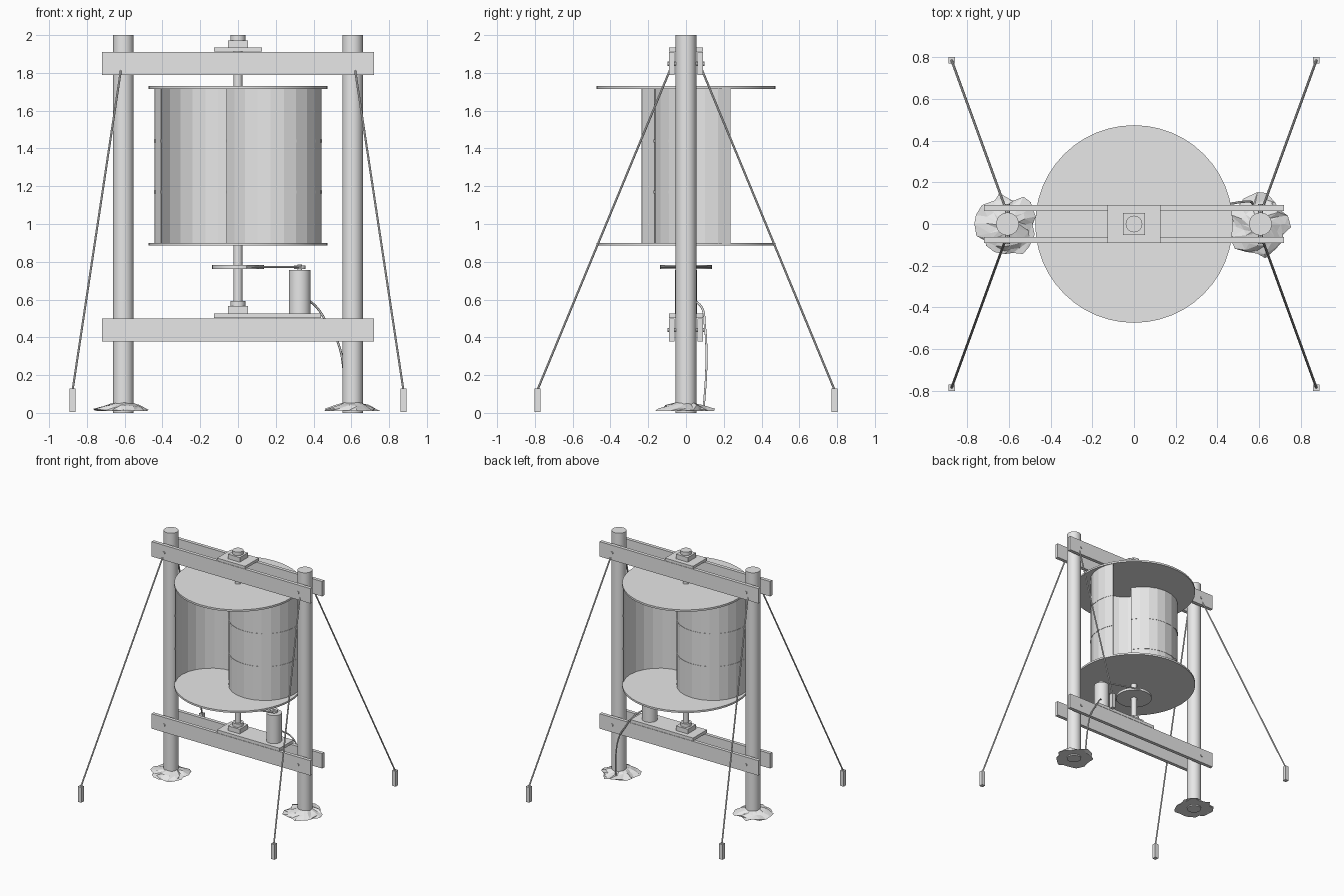
import bpy, bmesh, math, random
from mathutils import Vector

if "Cube" in bpy.data.objects:
    bpy.data.objects.remove(bpy.data.objects["Cube"])

random.seed(4)
grey = bpy.data.materials.new("plain_grey")
grey.diffuse_color = (0.8, 0.8, 0.8, 1)
grey.use_nodes = True
grey.node_tree.nodes["Principled BSDF"].inputs["Base Color"].default_value = grey.diffuse_color


def finish(ob, name, smooth=False):
    ob.name = name
    ob.data.materials.append(grey)
    if smooth:
        bpy.ops.object.select_all(action='DESELECT')
        ob.select_set(True)
        bpy.context.view_layer.objects.active = ob
        bpy.ops.object.shade_smooth_by_angle(angle=math.radians(35))
    return ob


def from_bmesh(name, bm, smooth=False):
    bmesh.ops.recalc_face_normals(bm, faces=bm.faces)
    me = bpy.data.meshes.new(name)
    bm.to_mesh(me)
    bm.free()
    ob = bpy.data.objects.new(name, me)
    bpy.context.collection.objects.link(ob)
    return finish(ob, name, smooth)


def box(name, x0, x1, y0, y1, z0, z1):
    bpy.ops.mesh.primitive_cube_add(size=1)
    ob = bpy.context.object
    for v in ob.data.vertices:
        v.co = (x0 + (v.co.x + .5) * (x1 - x0), y0 + (v.co.y + .5) * (y1 - y0),
                z0 + (v.co.z + .5) * (z1 - z0))
    return finish(ob, name)


def rod(name, a, b, r, sides=24):
    a, b = Vector(a), Vector(b)
    d = b - a
    bpy.ops.mesh.primitive_cylinder_add(vertices=sides, radius=r, depth=d.length, location=(a + b) / 2,
                                        rotation=d.to_track_quat('Z', 'Y').to_euler())
    return finish(bpy.context.object, name, True)


def half_shell(name, turn, z0, z1, r_in, r_out, offset=0.2):
    """Half drum cut lengthwise, its centre offset from the axle along the turn angle."""
    bm = bmesh.new()
    rings = []
    for k in range(13):
        a = turn - math.pi + k * math.pi / 12
        rings.append([bm.verts.new((offset * math.cos(turn) + r * math.cos(a),
                                    offset * math.sin(turn) + r * math.sin(a), z))
                      for r, z in ((r_out, z0), (r_out, z1), (r_in, z1), (r_in, z0))])
    for p, q in zip(rings, rings[1:]):
        for i in range(4):
            j = (i + 1) % 4
            bm.faces.new((p[i], p[j], q[j], q[i]))
    bm.faces.new(rings[0])
    bm.faces.new(rings[-1])
    return from_bmesh(name, bm)


def mound(name, cx):
    """Jagged low heap around a post foot."""
    bm = bmesh.new()
    n = 18
    rings = []
    for r, z, jr, jz in ((.14, .01, .028, 0), (.135, .018, .026, .006), (.095, .035, .012, .008),
                         (.05, .052, .004, .004)):
        rings.append([])
        for k in range(n):
            a = 2 * math.pi * (k + random.uniform(-.25, .25)) / n
            rr = r + random.uniform(-jr, jr)
            rings[-1].append(bm.verts.new((cx + rr * math.cos(a), rr * math.sin(a) - .005,
                                           z + random.uniform(-jz, jz))))
    for p, q in zip(rings, rings[1:]):
        for k in range(n):
            m = (k + 1) % n
            bm.faces.new((p[k], p[m], q[m]))
            bm.faces.new((p[k], q[m], q[k]))
    bm.faces.new(rings[0])
    bm.faces.new(rings[-1])
    return from_bmesh(name, bm)


# Posts, mounds, guy wires and stakes
for sx in (-1, 1):
    rod("post", (sx * .607, 0, 0), (sx * .607, 0, 2), .055)
    mound("post_mound", sx * .607)
    for sy in (-1, 1):
        x, y = sx * .875, sy * .785
        box("stake", x - .016, x + .016, y - .016, y + .016, .005, .13)
        rod("guy_wire", (sx * .62, sy * .085, 1.815), (x, y, .125), .006, 8)

# Paired cross beams with through bolts
for z0 in (.378, 1.788):
    for sy in (-1, 1):
        y0, y1 = sorted((sy * .062, sy * .09))
        box("cross_beam", -.72, .72, y0, y1, z0, z0 + .122)
    for sx in (-1, 1):
        rod("beam_bolt", (sx * .607, -.097, z0 + .06), (sx * .607, .097, z0 + .06), .011, 8)

# Bearing plates and bearings
box("top_plate", -.127, .127, -.09, .09, 1.912, 1.934)
box("bottom_plate", -.127, .44, -.09, .09, .502, .527)
for z in (1.934, .527):
    box("bearing_block", -.053, .053, -.053, .053, z, z + .038)
    rod("bearing_collar", (0, 0, z + .038), (0, 0, z + .066), .04)

# Rotor: shaft, end discs and two half drums with ribs
rod("rotor_shaft", (0, 0, .53), (0, 0, 1.998), .023)
for z in (.885, 1.715):
    rod("end_disc", (0, 0, z), (0, 0, z + .015), .474, 48)
for turn in (math.radians(30), math.radians(210)):
    half_shell("half_drum", turn, .9, 1.715, .265, .27)
    for z in (1.17, 1.44):
        half_shell("drum_rib", turn, z - .008, z + .008, .268, .2725)

# Drive pulley, generator and belt
rod("drive_pulley", (0, 0, .762), (0, 0, .782), .137, 32)
rod("generator", (.327, 0, .525), (.327, 0, .757), .058)
rod("generator_shaft", (.327, 0, .755), (.327, 0, .785), .012, 12)
rod("generator_pulley", (.327, 0, .763), (.327, 0, .781), .03, 16)
for sy in (-1, 1):
    rod("drive_belt", (.045, sy * .13, .772), (.336, sy * .029, .772), .006, 8)

# Power cable hanging from the generator to the post foot
curve = bpy.data.curves.new("power_cable", 'CURVE')
curve.dimensions = '3D'
curve.bevel_depth = .006
curve.bevel_resolution = 1
curve.resolution_u = 6
path = [(.37, .04, .6), (.42, .085, .555), (.48, .1, .46), (.53, .107, .37),
        (.56, .107, .22), (.57, .095, .04)]
spline = curve.splines.new('BEZIER')
spline.bezier_points.add(len(path) - 1)
for p, co in zip(spline.bezier_points, path):
    p.co = co
    p.handle_left_type = p.handle_right_type = 'AUTO'
cable = bpy.data.objects.new("power_cable", curve)
bpy.context.collection.objects.link(cable)
curve.materials.append(grey)
